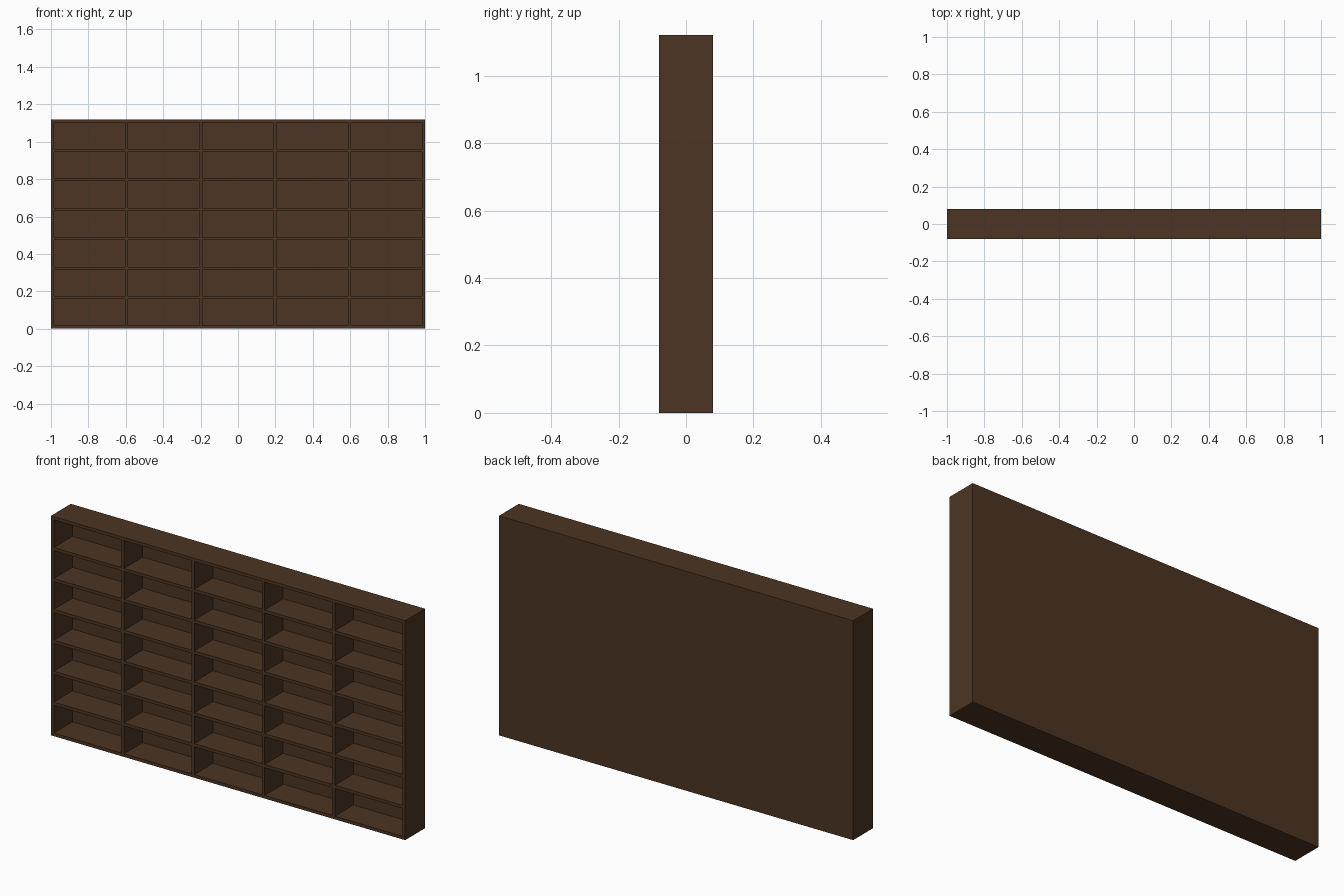
import bpy, bmesh
from mathutils import Vector

if "Cube" in bpy.data.objects:
    bpy.data.objects.remove(bpy.data.objects["Cube"])

W, D, H = 2.0, 0.16, 1.12       # overall size
T, BACK = 0.016, 0.01           # board and back panel thickness
COLS, ROWS = 5, 7

wood = bpy.data.materials.new("dark brown wood")
wood.diffuse_color = (0.072, 0.036, 0.017, 1)
wood.use_nodes = True
wood.node_tree.nodes["Principled BSDF"].inputs["Base Color"].default_value = wood.diffuse_color


def finish(name, bm):
    bmesh.ops.recalc_face_normals(bm, faces=bm.faces)
    me = bpy.data.meshes.new(name)
    bm.to_mesh(me)
    bm.free()
    me.materials.append(wood)
    ob = bpy.data.objects.new(name, me)
    bpy.context.collection.objects.link(ob)
    return ob


def box_bm(lo, hi):
    bm = bmesh.new()
    bmesh.ops.create_cube(bm, size=1)
    lo, hi = Vector(lo), Vector(hi)
    for v in bm.verts:
        v.co = (lo + hi) / 2 + v.co * (hi - lo)
    return bm


# Outer case: a box hollowed from the front, leaving the back panel
bm = box_bm((-W/2, -D/2, 0), (W/2, D/2, H))
bm.normal_update()
front = min(bm.faces, key=lambda f: f.calc_center_median().y)
bmesh.ops.inset_region(bm, faces=[front], thickness=T, use_even_offset=True)
ext = bmesh.ops.extrude_discrete_faces(bm, faces=[front])
bmesh.ops.translate(bm, verts=ext["faces"][0].verts, vec=(0, D - BACK, 0))
finish("case", bm)

y0, y1 = -D/2, D/2 - BACK
px, pz = (W - T) / COLS, (H - T) / ROWS

# Full-width shelves
for r in range(1, ROWS):
    z = r * pz
    finish(f"shelf_{r}", box_bm((-W/2 + T, y0, z), (W/2 - T, y1, z + T)))

# Short upright dividers between the shelves
for c in range(1, COLS):
    x = -W/2 + c * px
    for r in range(ROWS):
        z = r * pz
        finish(f"divider_{c}_{r + 1}", box_bm((x, y0, z + T), (x + T, y1, z + pz)))
